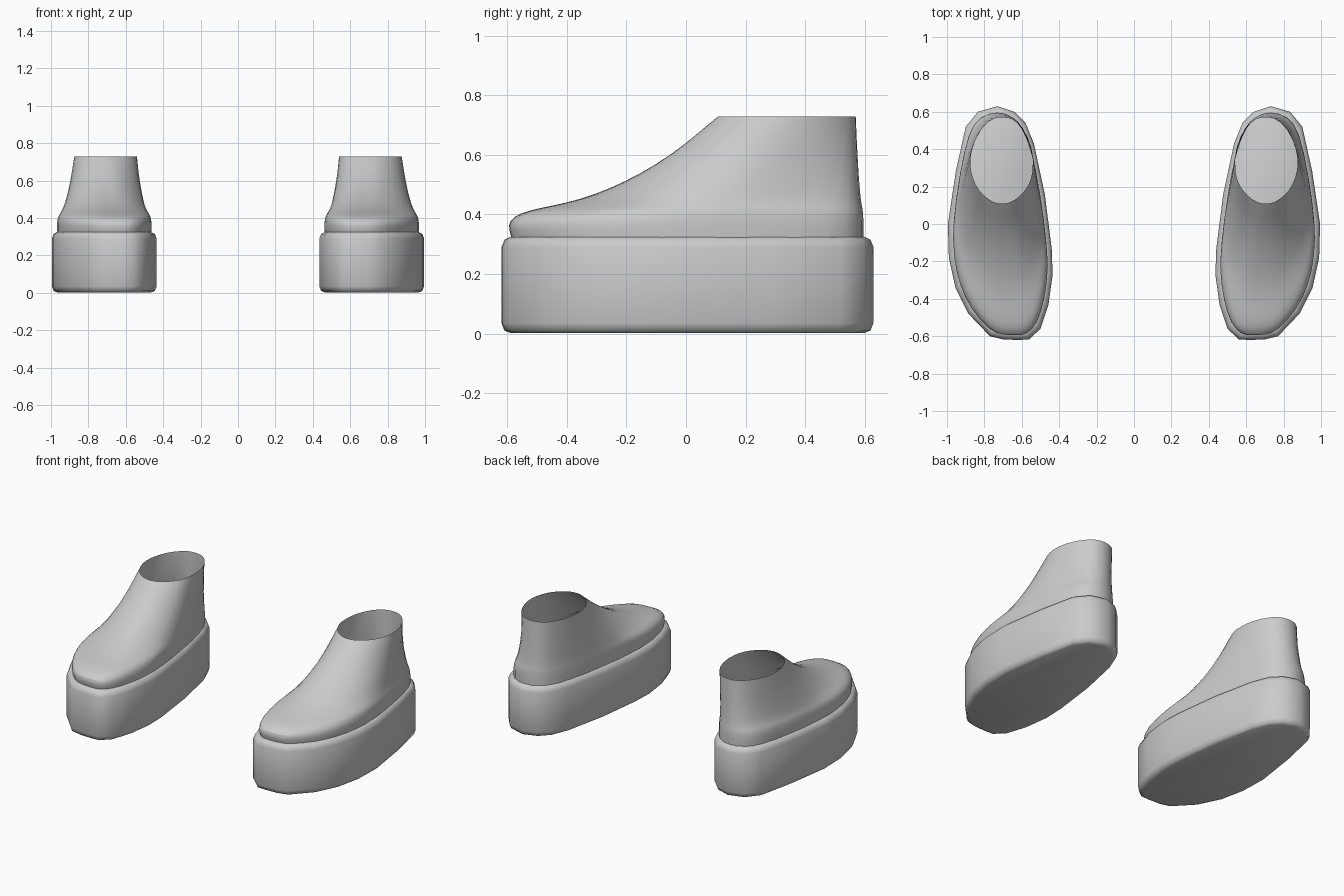
import bpy, bmesh, math

if "Cube" in bpy.data.objects:
    bpy.data.objects.remove(bpy.data.objects["Cube"])

# Sole outline of the +x shoe, toe centre to heel centre, outer then inner side
OUTER = [(.62, -.62), (.70, -.617), (.77, -.60), (.885, -.48), (.955, -.34), (.99, -.18),
         (.995, .0), (.953, .28), (.90, .52), (.835, .60), (.73, .63)]
INNER = [(.56, -.617), (.50, -.56), (.457, -.43), (.435, -.27), (.44, -.13),
         (.477, .16), (.535, .43), (.58, .54), (.64, .60)]
CX, HX, HY = .715, .28, .625

grey = bpy.data.materials.new("grey")
grey.diffuse_color = (.6, .6, .6, 1)
grey.use_nodes = True
grey.node_tree.nodes["Principled BSDF"].inputs["Base Color"].default_value = grey.diffuse_color


def fractions(path):
    """Running length along a path, from 0 to 1."""
    run = [0]
    for a, b in zip(path, path[1:]):
        run.append(run[-1] + math.dist(a, b))
    return [r / run[-1] for r in run]


# Closed outline, plus matching angles round the ankle opening
inner_path = [OUTER[0]] + INNER + [OUTER[-1]]
outline = OUTER + INNER[::-1]
angles = [math.pi * f for f in fractions(OUTER)]
angles += [-math.pi * f for f in fractions(inner_path)[1:-1]][::-1]


def inset(d):
    return [(CX + (x - CX) * (1 - d / HX), y * (1 - d / HY)) for x, y in outline]


def loft(name, rings, capped):
    bm = bmesh.new()
    loops = [[bm.verts.new(p) for p in r] for r in rings]
    n = len(outline)
    for a, b in zip(loops, loops[1:]):
        for i in range(n):
            j = (i + 1) % n
            bm.faces.new((a[i], a[j], b[j], b[i]))
    if capped:
        bm.faces.new(loops[0][::-1])
        bm.faces.new(loops[-1])
    mesh = bpy.data.meshes.new(name)
    bm.to_mesh(mesh)
    bm.free()
    mesh.materials.append(grey)
    ob = bpy.data.objects.new(name, mesh)
    bpy.context.collection.objects.link(ob)
    # The second shoe is the mirror image
    ob.modifiers.new("pair", 'MIRROR').use_clip = False
    bpy.context.view_layer.objects.active = ob
    ob.select_set(True)
    bpy.ops.object.shade_smooth_by_angle(angle=math.radians(50))
    ob.select_set(False)
    return ob


# Platform sole with rounded rims
rims = [(.03, .002), (.01, .01), (0, .035), (0, .29), (.01, .315), (.03, .325)]
loft("platform_sole", [[(x, y, z) for x, y in inset(d)] for d, z in rims], True)

# Upper: blends from the sole outline to the oval ankle opening
opening = [(.705 + .175 * math.sin(a), .34 - .232 * math.cos(a)) for a in angles]
foot = inset(.024)
levels = [(.015, .315), (0, .35), (0, .378), (.05, .405), (.15, .422), (.27, .438), (.41, .466),
          (.56, .512), (.70, .566), (.84, .635), (.93, .69), (1, .73)]
rings = []
for w, z in levels:
    rings.append([(fx + (ox - fx) * w, fy + (oy - fy) * w, z)
                  for (fx, fy), (ox, oy) in zip(foot, opening)])
upper = loft("shoe_upper", rings, False)
sub = upper.modifiers.new("smooth", 'SUBSURF')
sub.levels = sub.render_levels = 1
